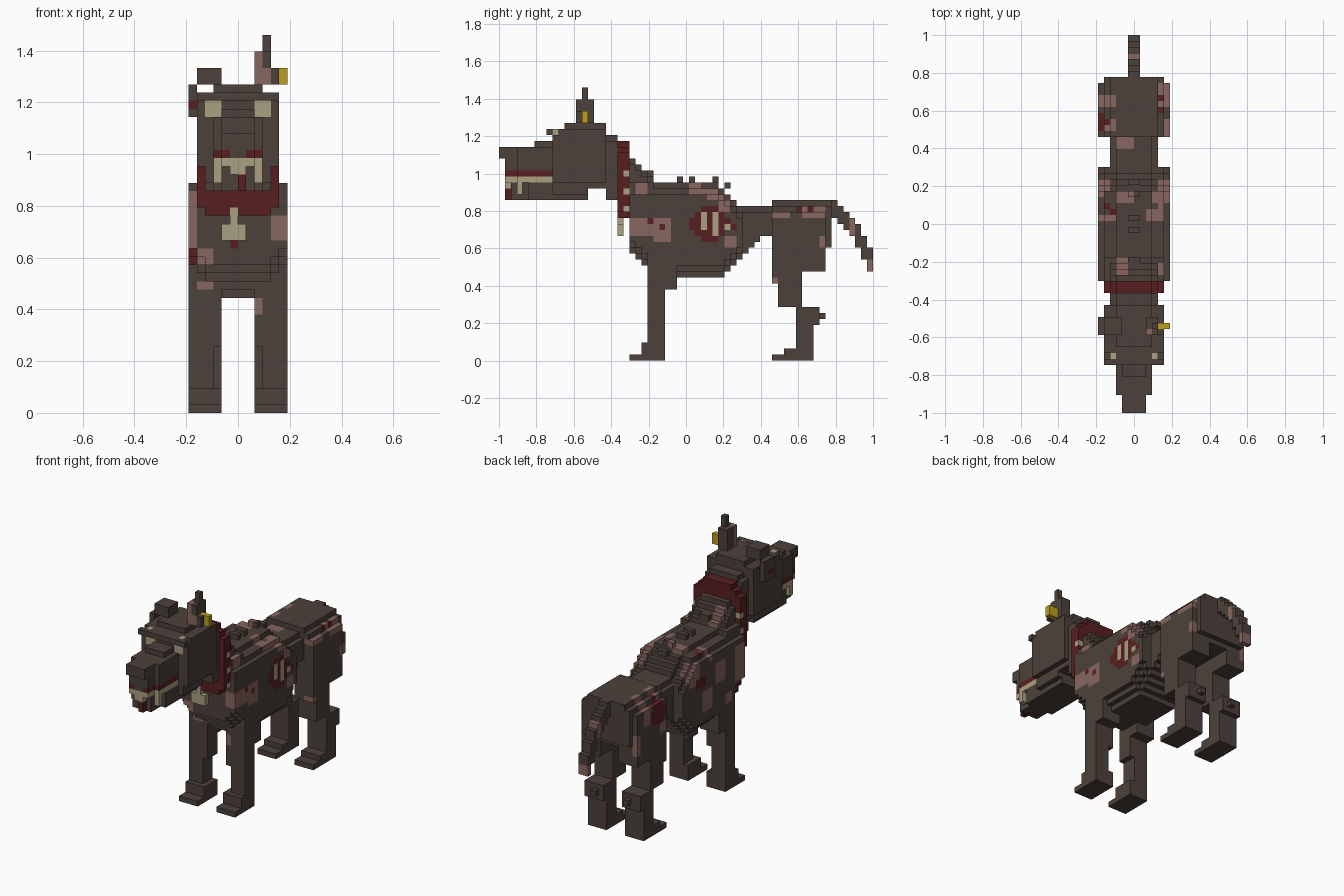
import bpy
import bmesh
from mathutils import Vector

if "Cube" in bpy.data.objects:
    bpy.data.objects.remove(bpy.data.objects["Cube"])

V = 2 / 63                      # size of one block; layout below is in blocks
COLOURS = {
    "dark_fur": (0.073, 0.053, 0.043),
    "bare_skin": (0.242, 0.133, 0.115),
    "dark_red": (0.098, 0.0135, 0.015),
    "bone": (0.40, 0.35, 0.22),
    "yellow_tag": (0.52, 0.34, 0.0144),
}
mats = []
for n, c in COLOURS.items():
    m = bpy.data.materials.new(n)
    m.diffuse_color = (*c, 1)
    m.use_nodes = True
    m.node_tree.nodes["Principled BSDF"].inputs["Base Color"].default_value = m.diffuse_color
    mats.append(m)
FUR, SKIN, RED, BONE, TAG = range(5)

cells = {}                      # block -> [part, colour]


def box(part, x0, x1, y0, y1, z0, z1, col=FUR):
    for x in range(x0, x1):
        for y in range(y0, y1):
            for z in range(z0, z1):
                cells[x, y, z] = [part, col]


def mid(part, w, y0, y1, z0, z1, col=FUR):
    """Box centred on the body's middle plane, w blocks to each side."""
    box(part, -w, w, y0, y1, z0, z1, col)


def pair(part, x0, x1, y0, y1, z0, z1, col=FUR):
    box(part, x0, x1, y0, y1, z0, z1, col)
    box(part, -x1, -x0, y0, y1, z0, z1, col)


def paint(col, x0, x1, y0, y1, z0, z1):
    for (x, y, z), cell in cells.items():
        if x0 <= x < x1 and y0 <= y < y1 and z0 <= z < z1:
            cell[1] = col


def paint_top(col, x0, x1, y0, y1):
    """Colour the uppermost block of each column."""
    for x in range(x0, x1):
        for y in range(y0, y1):
            z = max(k[2] for k in cells if k[:2] == (x, y))
            cells[x, y, z][1] = col


# Torso: rising shoulders, tucked waist, rounded at spine and belly
for y in range(22, 46):
    top = max(30, 56 - y) if y < 36 else max(26, 66 - y)
    bottom = max(14, 40 - y, min(21, y - 23))
    for z in range(bottom, top):
        w = min(3 + 2 * (top - 1 - z), 4 + z - bottom, 6)
        if z >= 28:
            w = min(w, 5 if z < 30 else 4)
        mid("torso", w if y < 41 else min(w, 4), y, y + 1, z, z + 1)
for y in (25, 30, 32, 36, 38):
    z = 31 if y == 25 else min(30, 67 - y)
    mid("spine_bumps", 1, y, y + 1, z, z + 1)

# Haunches
mid("haunches", 6, 46, 55, 18, 25)
mid("haunches", 5, 46, 56, 19, 26)
mid("haunches", 4, 46, 56, 26, 27)

# Hind legs: thigh, knee, shin, hock and toes
for y0, y1, z0, z1 in ((46, 55, 15, 25), (46, 47, 13, 15), (47, 51, 9, 15), (50, 53, 0, 9),
                       (53, 54, 6, 9), (48, 50, 0, 2), (46, 48, 0, 1)):
    pair("hind_legs", 2, 6, y0, y1, z0, z1)
pair("hind_legs", 3, 4, 54, 55, 7, 8)

# Front legs: shin, elbow and toes
for x, y0, y1, z0, z1 in ((2, 25, 28, 8, 18), (3, 25, 28, 3, 8), (2, 25, 28, 0, 3),
                          (2, 28, 30, 12, 18), (2, 24, 25, 0, 3), (2, 22, 24, 0, 1)):
    pair("front_legs", x, 6, y0, y1, z0, z1)

# Tail stepping down and back
for i in range(7):
    mid("tail", 1, 56 + i, 57 + i, 24 - i - max(0, i - 3), 27 - i - max(0, i - 4))

# Neck and studded collar
mid("neck", 4, 15, 20, 29, 37)
mid("neck", 4, 18, 22, 27, 36)
mid("neck", 3, 17, 20, 36, 38)
for z in range(24, 37):
    mid("collar", min(5, z - 20, 39 - z), 20, 22, z, z + 1, RED)
for z in (25, 28, 31):
    pair("collar", 4, 5, 21, 22, z, z + 1, BONE)

# Bone pendant with a drip on the chest
box("pendant", -2, 1, 20, 21, 21, 23, BONE)
box("pendant", -1, 0, 20, 21, 23, 25, BONE)
paint(RED, -1, 0, 22, 23, 20, 21)

# Head narrowing to the jaw, with brow and eyes
mid("head", 5, 9, 15, 30, 38)
mid("head", 4, 9, 15, 28, 30)
mid("head", 3, 9, 15, 27, 28)
mid("head", 5, 15, 18, 30, 38)
mid("head", 5, 8, 9, 38, 39)
mid("head", 5, 10, 18, 38, 39)
mid("head", 3, 9, 10, 38, 39)
mid("head", 3, 11, 18, 39, 40)
pair("eyes", 2, 4, 9, 10, 36, 38, BONE)
pair("eyes", 3, 4, 9, 10, 38, 39, BONE)

# Snout, gums, teeth, jaw and tongue
mid("snout", 2, 0, 1, 34, 36)
mid("snout", 2, 1, 3, 30, 36)
mid("snout", 3, 3, 9, 30, 36)
mid("snout", 2, 6, 9, 36, 37)
mid("lower_jaw", 2, 2, 9, 27, 30)
mid("lower_jaw", 3, 5, 9, 27, 30)
paint(RED, -3, 3, 1, 9, 31, 32)
paint(FUR, -1, 1, 1, 3, 31, 32)
paint(BONE, -3, 3, 1, 9, 30, 31)
pair("fangs", 2, 3, 3, 4, 28, 30, BONE)
mid("fangs", 1, 1, 2, 29, 30, BONE)
box("tongue", 0, 1, 1, 3, 27, 29, RED)

# Ears: folded left ear, torn upright right ear with a tag
box("left_ear", -5, -2, 13, 16, 40, 42)
box("left_ear", -6, -5, 13, 16, 36, 40)
box("left_ear", -6, -5, 13, 15, 37, 38, RED)
box("right_ear", 2, 4, 13, 16, 40, 44)
box("right_ear", 2, 4, 13, 14, 40, 42, SKIN)
box("right_ear", 2, 3, 13, 14, 42, 44, SKIN)
box("right_ear", 3, 4, 14, 15, 44, 46)
box("ear_tag", 4, 6, 14, 15, 40, 42, TAG)
box("right_ear", 4, 5, 13, 14, 40, 42)

# Bare skin: right side, left side, then along the back
for y0, y1, z0, z1 in ((22, 29, 21, 24), (26, 29, 20, 21), (23, 25, 28, 30), (32, 36, 28, 29),
                       (37, 39, 25, 28), (38, 40, 19, 21), (46, 49, 24, 25), (52, 55, 24, 26),
                       (54, 55, 19, 21), (46, 47, 13, 14)):
    paint(SKIN, 4, 6, y0, y1, z0, z1)
for y0, y1, z0, z1 in ((22, 25, 20, 27), (28, 31, 22, 26), (32, 35, 18, 22), (26, 28, 17, 19),
                       (36, 39, 24, 28), (51, 53, 22, 26), (54, 55, 17, 21), (46, 48, 19, 21)):
    paint(SKIN, -6, -5, y0, y1, z0, z1)
for x0, x1, y0, y1 in ((-3, 0, 35, 37), (3, 6, 35, 37), (-6, -3, 32, 33), (2, 4, 32, 34),
                       (-3, -1, 23, 26), (-3, 0, 44, 46), (-5, -3, 47, 49), (-6, -3, 51, 53),
                       (4, 6, 51, 55), (-6, -4, 37, 39)):
    paint_top(SKIN, x0, x1, y0, y1)
paint(SKIN, -6, -3, 22, 25, 18, 20)
paint(SKIN, -5, -3, 25, 28, 15, 16)
paint(SKIN, 2, 3, 25, 26, 12, 14)
paint(SKIN, -1, 1, 59, 60, 21, 24)
paint(SKIN, -1, 1, 62, 63, 15, 17)

# Open wounds: ragged diamonds on the flank and haunch, with exposed ribs
for x, y, z, r in ((5, 35, 23, 3), (-6, 48, 23, 2), (-6, 35, 24, 1), (-6, 23, 19, 1)):
    for dy in range(-r, r + 1):
        h = min(r, r + 1 - abs(dy))
        paint(RED, x, x + 1, y + dy, y + dy + 1, z - h, z + h)
paint(RED, 5, 6, 38, 40, 22, 23)
for y, z0, z1 in ((34, 22, 25), (36, 21, 25), (38, 22, 23)):
    paint(BONE, 5, 6, y, y + 1, z0, z1)
paint(RED, 5, 6, 25, 26, 23, 24)
paint(RED, 5, 6, 27, 28, 22, 23)
for x, y in ((4, 50), (-4, 33), (-5, 34), (4, 52), (-5, 48)):
    paint_top(RED, x, x + 1, y, y + 1)

# Turn each part's exposed block sides into one mesh
for part in sorted({c[0] for c in cells.values()}):
    bm = bmesh.new()
    for key, (owner, col) in cells.items():
        if owner != part:
            continue
        centre = Vector(key) + Vector((0.5, 0.5, 0.5))
        for axis in range(3):
            for sign in (-1, 1):
                n = Vector((0, 0, 0))
                n[axis] = sign
                if tuple(int(a + b) for a, b in zip(key, n)) in cells:
                    continue
                u = Vector((0, 0, 0))
                u[(axis + 1) % 3] = 1
                w = n.cross(u)
                quad = (-u - w, u - w, u + w, w - u)
                f = bm.faces.new([bm.verts.new((centre + (n + q) / 2) * V - Vector((0, 1, 0)))
                                  for q in quad])
                f.material_index = col
    bmesh.ops.remove_doubles(bm, verts=bm.verts, dist=V * 0.01)
    me = bpy.data.meshes.new(part)
    bm.to_mesh(me)
    bm.free()
    for m in mats:
        me.materials.append(m)
    bpy.context.collection.objects.link(bpy.data.objects.new(part, me))
